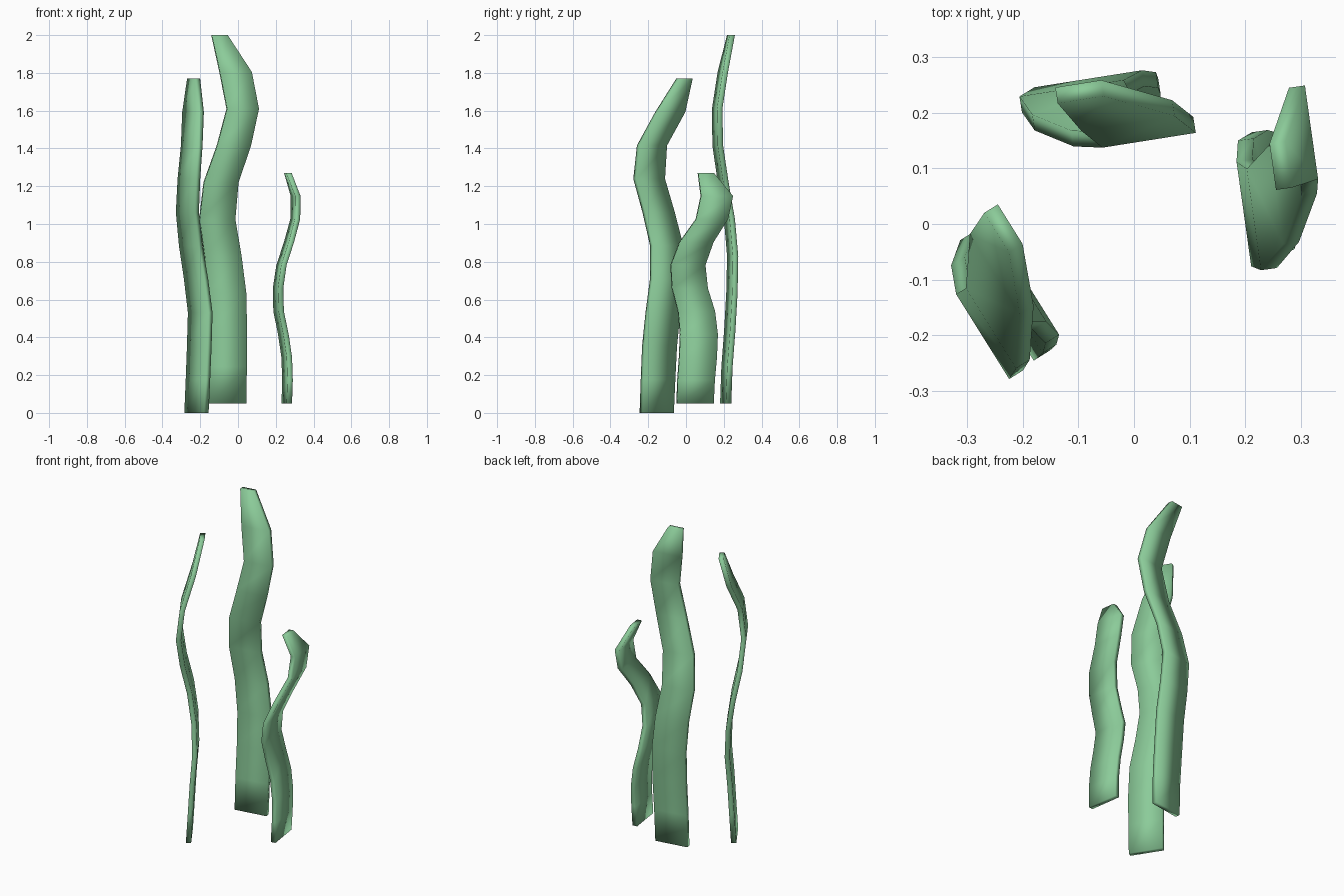
import bpy, bmesh, math

if "Cube" in bpy.data.objects:
    bpy.data.objects.remove(bpy.data.objects["Cube"])

green = bpy.data.materials.new("leaf_green")
green.diffuse_color = (0.26, 0.60, 0.32, 1)
green.use_nodes = True
green.node_tree.nodes["Principled BSDF"].inputs["Base Color"].default_value = green.diffuse_color

# half width at each of the 11 levels, narrowing to a blunt tip
HALF_WIDTH = [.098, .099, .10, .10, .098, .095, .092, .09, .085, .085, .042]
HALF_THICK = 0.0145


def blade(name, angle, z0, z1, path):
    """Loft a thin rectangular section through (x, y) centres at even heights."""
    a = math.radians(angle)
    ux, uy = math.cos(a), math.sin(a)
    bm = bmesh.new()
    rings = []
    for i, ((x, y), w) in enumerate(zip(path, HALF_WIDTH)):
        z = z0 + (z1 - z0) * i / (len(path) - 1)
        ring = []
        for s, t in ((-1, -1), (1, -1), (1, 1), (-1, 1)):
            p, q = s * w, t * HALF_THICK
            ring.append(bm.verts.new((x + p * ux - q * uy, y + p * uy + q * ux, z)))
        rings.append(ring)
    for lo, hi in zip(rings, rings[1:]):
        for j in range(4):
            k = (j + 1) % 4
            bm.faces.new((lo[j], lo[k], hi[k], hi[j]))
    bm.faces.new(rings[0][::-1])
    bm.faces.new(rings[-1])
    for f in bm.faces:
        f.smooth = True
    bmesh.ops.recalc_face_normals(bm, faces=bm.faces)
    me = bpy.data.meshes.new(name)
    bm.to_mesh(me)
    bm.free()
    me.materials.append(green)
    ob = bpy.data.objects.new(name, me)
    bpy.context.collection.objects.link(ob)
    return ob


# tall blade at the back
blade("tall_blade", 9, 0.05, 2.0, [
    (-.055, .21), (-.053, .217), (-.053, .232), (-.057, .243), (-.08, .247),
    (-.11, .23), (-.09, .197), (-.022, .168), (.025, .165), (-.013, .195), (-.098, .238)])

# middle blade at the front left
blade("middle_blade", -58, 0.0, 1.77, [
    (-.22, -.155), (-.212, -.148), (-.205, -.14), (-.20, -.122), (-.222, -.10),
    (-.25, -.102), (-.268, -.145), (-.26, -.195), (-.245, -.18), (-.238, -.083), (-.235, -.008)])

# short blade at the right
blade("short_blade", -82, 0.05, 1.27, [
    (.258, .048), (.262, .053), (.258, .063), (.24, .068), (.215, .055),
    (.212, .02), (.23, .01), (.27, .055), (.303, .137), (.305, .163), (.264, .105)])
